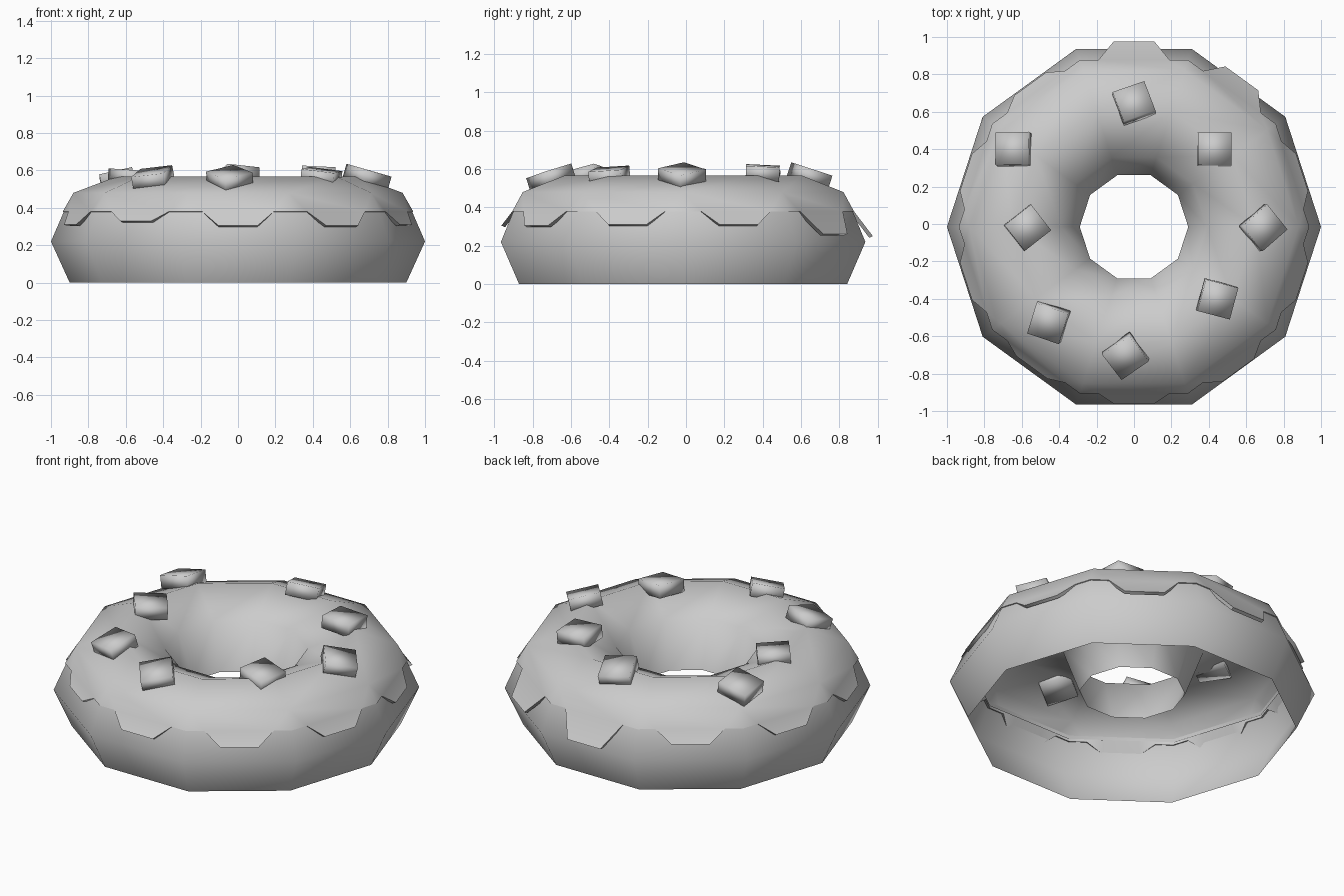
import bpy
from math import sin, cos, pi, radians, hypot, atan2
from mathutils import Matrix, Vector

if "Cube" in bpy.data.objects:
    bpy.data.objects.remove(bpy.data.objects["Cube"])

CY = -0.015   # ring centre in y
N = 10        # sides of the ring


def corner(i, r, z):
    a = 2 * pi * i / N
    return Vector((r * cos(a), r * sin(a) + CY, z))


def on_side(i, t, r, z):
    return corner(i, r, z).lerp(corner(i + 1, r, z), t)


def make(name, verts, faces, angle):
    me = bpy.data.meshes.new(name)
    me.from_pydata(verts, [], faces)
    ob = bpy.data.objects.new(name, me)
    bpy.context.collection.objects.link(ob)
    bpy.ops.object.select_all(action='DESELECT')
    ob.select_set(True)
    bpy.context.view_layer.objects.active = ob
    bpy.ops.object.shade_smooth_by_angle(angle=angle)
    return ob


def ring_faces(a, b, n):
    return [(a + i, a + (i + 1) % n, b + (i + 1) % n, b + i) for i in range(n)]


# dough: open outer wall, covered above by the icing
dough = [(0.90, 0.0), (1.0, 0.22), (0.918, 0.41)]
verts = [corner(i, r, z) for r, z in dough for i in range(N)]
faces = ring_faces(0, N, N) + ring_faces(N, 2 * N, N)
make("dough", verts, faces, radians(65))

# icing: shell from the hole over the top, with one drip per side
icing = [(0.29, 0.19), (0.39, 0.46), (0.65, 0.567), (0.88, 0.48)]
verts = [corner(i, r, z) for r, z in reversed(icing) for i in range(N)]
faces = []
for k in range(len(icing) - 1):
    faces += ring_faces((k + 1) * N, k * N, N)[::1]
faces = [f[::-1] for f in faces]

drip_low = [0.31, 0.262, 0.25, 0.31, 0.31, 0.31, 0.33, 0.305, 0.305, 0.31]
edge_ts = [0, 0.17, 0.33, 0.67, 0.83]
rows = []
for dr, kind in ((0.0, "outer"), (-0.02, "lip"), (-0.02, "back")):
    rows.append(len(verts))
    for i in range(N):
        for k, t in enumerate(edge_ts):
            z = drip_low[i] if k in (2, 3) else 0.38
            r = 0.937 + 0.8 * (0.38 - z) + dr
            if kind == "lip":
                z -= 0.008
            if kind == "back":
                z, r = 0.39, 0.918
            verts.append(on_side(i, t, r, z))
E = rows[0]
M = 5 * N
for i in range(N):
    j = (i + 1) % N
    e = E + 5 * i
    faces.append((i, e, e + 1))
    faces.append((i, e + 1, e + 4, j))
    faces.append((j, e + 4, E + 5 * j))
    faces.append((e + 1, e + 2, e + 3, e + 4))
faces += [f[::-1] for f in ring_faces(rows[0], rows[1], M)]
faces += [f[::-1] for f in ring_faces(rows[1], rows[2], M)]
make("icing", verts, faces, radians(60))

# sprinkles: chunky tilted blocks (x, y, z, spin, outward tilt)
sprinkles = [
    (0.00, 0.645, 0.565, 20, 18), (-0.645, 0.40, 0.55, 0, 15),
    (0.43, 0.40, 0.58, 0, 4), (-0.57, -0.02, 0.565, 38, -4),
    (0.69, -0.02, 0.565, 40, 16), (0.445, -0.40, 0.565, -15, 8),
    (-0.455, -0.525, 0.56, -18, 16), (-0.045, -0.705, 0.555, 36, 18),
]
cube = [Vector((x, y, z)) for x in (-.5, .5) for y in (-.5, .5) for z in (-.5, .5)]
cube_faces = [(0, 1, 3, 2), (4, 6, 7, 5), (0, 4, 5, 1), (2, 3, 7, 6), (0, 2, 6, 4), (1, 5, 7, 3)]
for n, (x, y, z, spin, tilt) in enumerate(sprinkles):
    a = atan2(y - CY, x)
    axis = Vector((-sin(a), cos(a), 0))
    m = (Matrix.Translation((x, y, z))
         @ Matrix.Rotation(radians(tilt), 4, axis)
         @ Matrix.Rotation(radians(spin), 4, 'Z')
         @ Matrix.Diagonal((0.18, 0.175, 0.075, 1)))
    make(f"sprinkle_{n + 1}", [m @ v for v in cube], cube_faces, pi)
